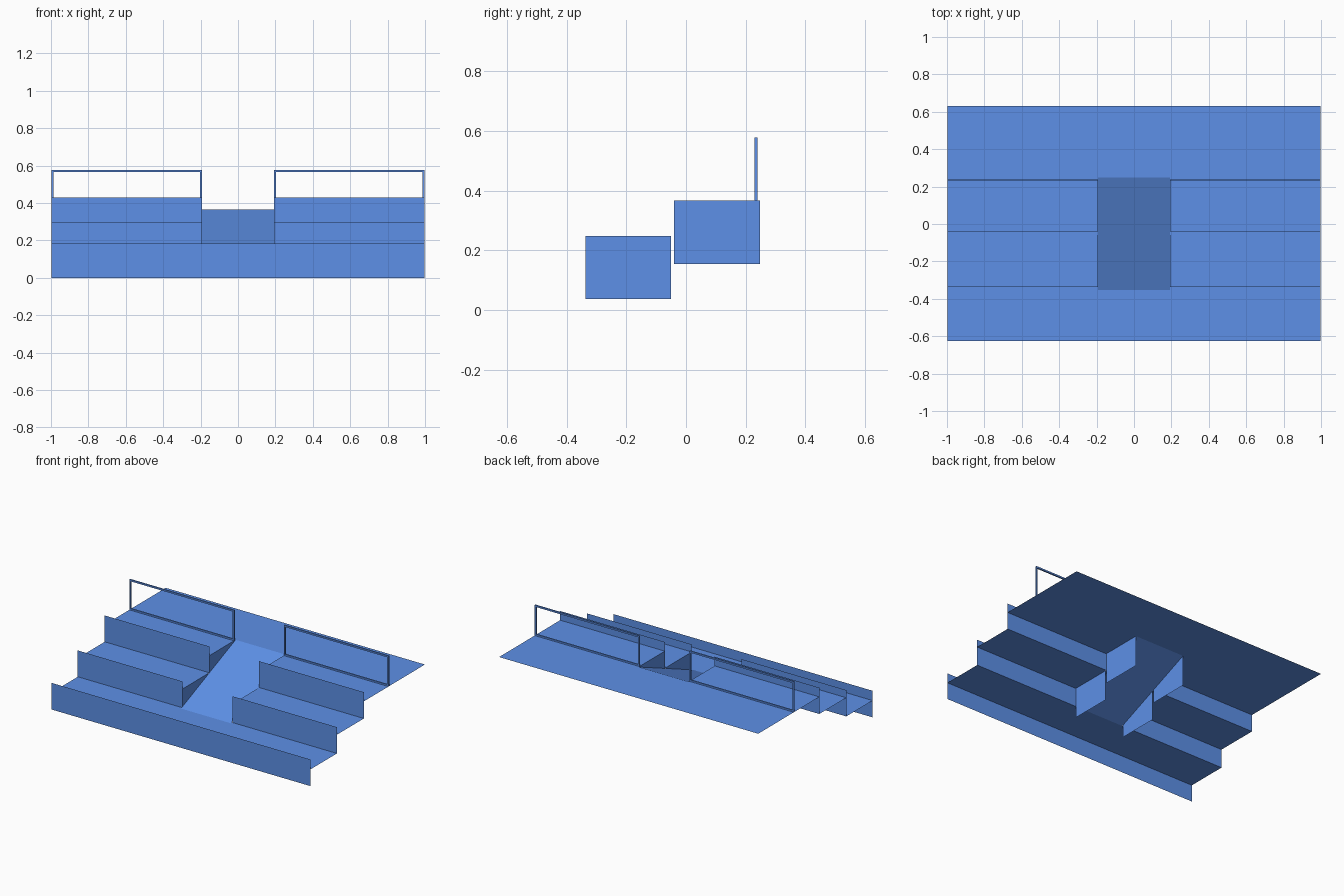
import bpy, bmesh

if "Cube" in bpy.data.objects:
    bpy.data.objects.remove(bpy.data.objects["Cube"])

# Single blue finish for every part
BLUE = bpy.data.materials.new("blue_finish")
BLUE.diffuse_color = (0.11, 0.28, 0.80, 1)
BLUE.use_nodes = True
BLUE.node_tree.nodes["Principled BSDF"].inputs["Base Color"].default_value = BLUE.diffuse_color

def sheet(name, *quads):
    """Thin sheet object made of one or more joined quads."""
    bm = bmesh.new()
    for q in quads:
        bm.faces.new([bm.verts.new(p) for p in q])
    bmesh.ops.remove_doubles(bm, verts=bm.verts, dist=1e-5)
    me = bpy.data.meshes.new(name)
    bm.to_mesh(me)
    bm.free()
    me.materials.append(BLUE)
    ob = bpy.data.objects.new(name, me)
    bpy.context.collection.objects.link(ob)
    return ob

def flat(x0, x1, y0, y1, z):
    return [(x0, y0, z), (x1, y0, z), (x1, y1, z), (x0, y1, z)]

def upright(x0, x1, y, z0, z1):
    return [(x0, y, z0), (x1, y, z0), (x1, y, z1), (x0, y, z1)]

def side(x, y0, y1, z0, z1):
    return [(x, y0, z0), (x, y1, z0), (x, y1, z1), (x, y0, z1)]

def box(name, x0, x1, y0, y1, z0, z1):
    bpy.ops.mesh.primitive_cube_add(size=1, location=((x0+x1)/2, (y0+y1)/2, (z0+z1)/2))
    ob = bpy.context.object
    ob.name = name
    ob.scale = (x1-x0, y1-y0, z1-z0)
    bpy.ops.object.transform_apply(location=True, rotation=False, scale=True)
    ob.data.materials.append(BLUE)

W, C = 0.997, 0.192                      # half width, half width of the aisle
Y0, Y1, Y2, Y3, Y4 = -0.626, -0.337, -0.041, 0.248, 0.63
Z1, Z2, Z3 = 0.117, 0.247, 0.366         # tier heights

# Lowest tier and its full-width front parapet
sheet("lower_floor", flat(-W, W, Y0, Y1, Z1))
sheet("front_parapet", upright(-W, W, Y0, 0, 0.185))

# Sloped aisle through the middle
sheet("aisle_ramp", [(-C, -0.352, Z1), (C, -0.352, Z1), (C, Y3, Z3), (-C, Y3, Z3)])

# Landing behind the aisle
sheet("back_landing", flat(-W, W, Y3, Y4, Z3))

# Tiers, parapets, aisle walls and railings on both sides
for tag, s in (("left", -1), ("right", 1)):
    a, b = sorted((s * C, s * W))
    sheet(f"middle_floor_{tag}", flat(a, b, Y1, Y2, Z2))
    sheet(f"upper_floor_{tag}", flat(a, b, Y2, Y3, Z3))
    sheet(f"middle_parapet_{tag}", upright(a, b, Y1, Z1, 0.30))
    sheet(f"upper_parapet_{tag}", upright(a, b, Y2, Z2, 0.43))
    sheet(f"middle_aisle_wall_{tag}", side(s * C, Y1, -0.05, 0.037, Z2))
    sheet(f"upper_aisle_wall_{tag}", side(s * C, Y2, Y3, 0.154, Z3))

    # Rectangular guard rail frame
    t, ya, yb, top = 0.011, 0.229, 0.239, 0.578
    box(f"rail_post_a_{tag}", a, a + t, ya, yb, Z3, top)
    box(f"rail_post_b_{tag}", b - t, b, ya, yb, Z3, top)
    box(f"rail_top_{tag}", a + t, b - t, ya, yb, top - t, top)
    box(f"rail_bottom_{tag}", a + t, b - t, ya, yb, Z3, Z3 + t)
